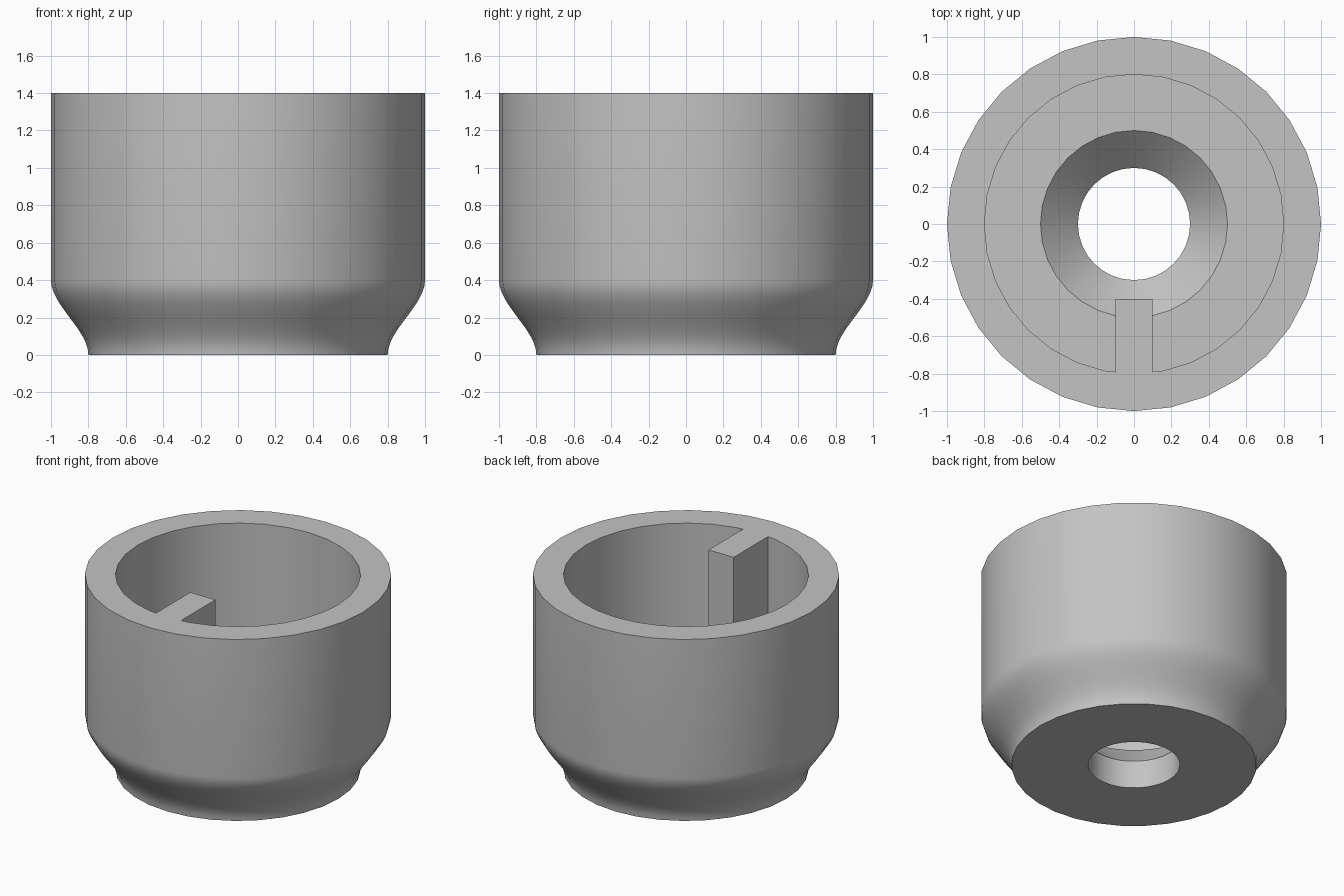
import bpy
import bmesh
import math

cube = bpy.data.objects.get("Cube")
if cube:
    bpy.data.objects.remove(cube, do_unlink=True)

SIDES = 32
RIM, FLOOR = 1.4, 0.4

grey = bpy.data.materials.new("plain grey")
grey.use_nodes = True
grey.diffuse_color = (0.55, 0.55, 0.55, 1)
grey.node_tree.nodes["Principled BSDF"].inputs["Base Color"].default_value = grey.diffuse_color


def make_object(name, bm):
    bmesh.ops.recalc_face_normals(bm, faces=bm.faces)
    mesh = bpy.data.meshes.new(name)
    bm.to_mesh(mesh)
    bm.free()
    mesh.materials.append(grey)
    obj = bpy.data.objects.new(name, mesh)
    bpy.context.collection.objects.link(obj)
    return obj


def lathe(name, profile):
    """Revolve a closed (radius, height) loop around z."""
    bm = bmesh.new()
    rings = []
    for i in range(SIDES):
        a = 2 * math.pi * i / SIDES
        rings.append([bm.verts.new((r * math.cos(a), r * math.sin(a), z)) for r, z in profile])
    n = len(profile)
    for i in range(SIDES):
        here, nxt = rings[i], rings[(i + 1) % SIDES]
        for j in range(n):
            k = (j + 1) % n
            bm.faces.new((here[j], nxt[j], nxt[k], here[k]))
    return make_object(name, bm)


# Cup body: S-curved foot, straight wall, pocket, countersunk hole
steps = 12
foot = []
for i in range(steps + 1):
    t = i / steps
    foot.append((0.8 + 0.2 * t * t * (3 - 2 * t), FLOOR * t))
inside = [(1.0, RIM), (0.8, RIM), (0.8, FLOOR), (0.5, FLOOR), (0.3, 0.2), (0.3, 0)]
body = lathe("cup_body", foot + inside)

# Key rib on the front inner wall, flush with the rim and rooted in the wall
bm = bmesh.new()
bmesh.ops.create_cube(bm, size=1)
bmesh.ops.scale(bm, vec=(0.2, 0.5, RIM - FLOOR), verts=bm.verts)
bmesh.ops.translate(bm, vec=(0, -0.65, (RIM + FLOOR) / 2), verts=bm.verts)
rib = make_object("key_rib", bm)

# Fuse the rib into the body
bpy.ops.object.select_all(action="DESELECT")
bpy.context.view_layer.objects.active = body
body.select_set(True)
fuse = body.modifiers.new("fuse_rib", "BOOLEAN")
fuse.operation = "UNION"
fuse.solver = "EXACT"
fuse.object = rib
bpy.ops.object.modifier_apply(modifier=fuse.name)
bpy.data.objects.remove(rib, do_unlink=True)

bpy.ops.object.shade_smooth_by_angle(angle=math.radians(30))
